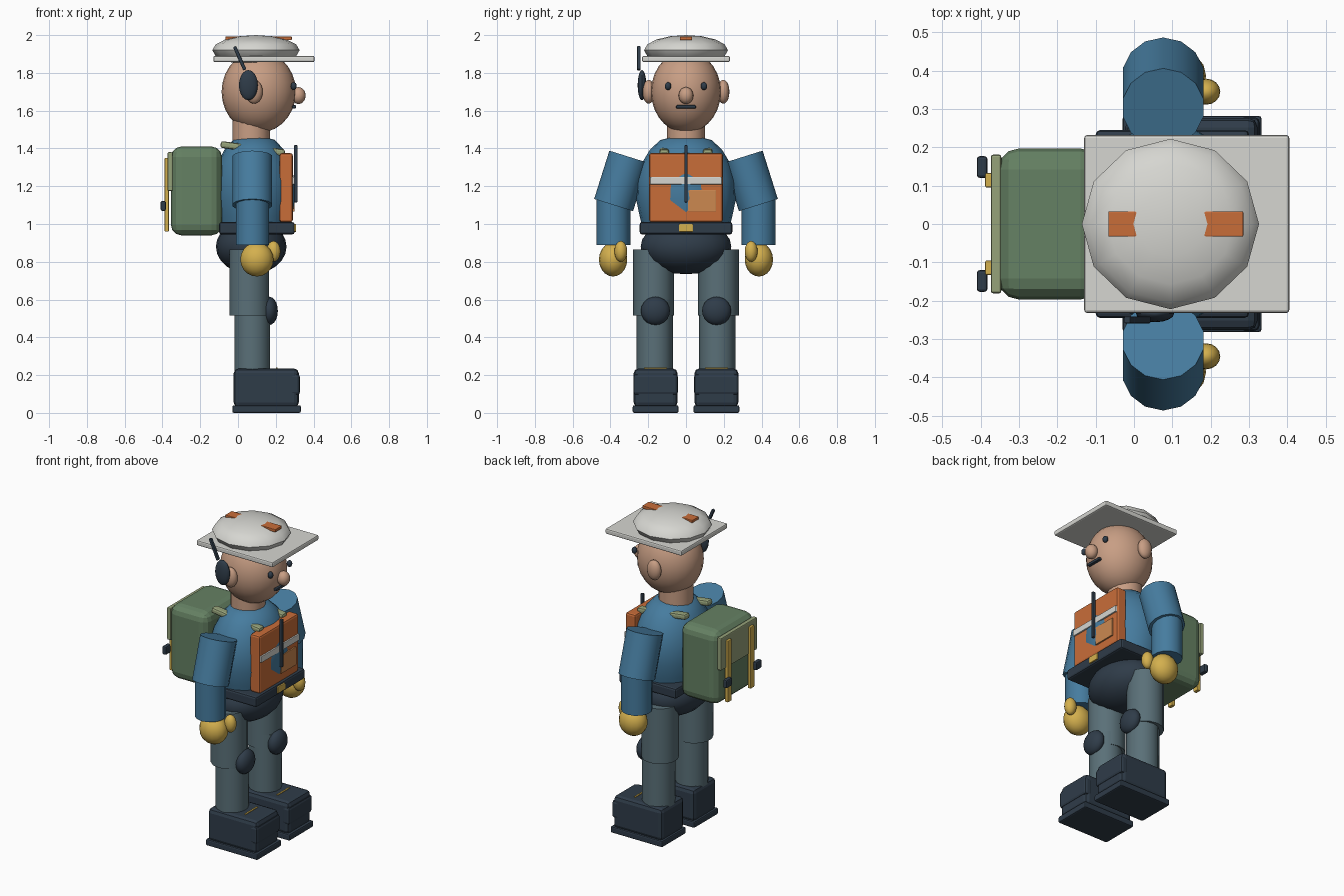
import bpy
import bmesh
from math import sin, cos, pi, radians, atan2, hypot

cube = bpy.data.objects.get("Cube")
if cube:
    bpy.data.objects.remove(cube, do_unlink=True)


def material(name, hex_code):
    def linear(c):
        return c / 12.92 if c <= 0.04045 else ((c + 0.055) / 1.055) ** 2.4
    rgb = [linear(int(hex_code[i:i + 2], 16) / 255) for i in (0, 2, 4)]
    m = bpy.data.materials.new(name)
    m.use_nodes = True
    m.diffuse_color = (*rgb, 1)
    m.node_tree.nodes["Principled BSDF"].inputs["Base Color"].default_value = (*rgb, 1)
    return m


SKIN = material("skin", "C89E84")
BLUE = material("shirt blue", "467C9F")
ORANGE = material("orange", "C96D39")
AMBER = material("light orange", "CC8850")
NAVY = material("dark navy", "2F3C49")
SLATE = material("trouser slate", "5A7078")
GREEN = material("pack green", "658163")
KHAKI = material("khaki", "96A27A")
YELLOW = material("yellow", "D4B04E")
WHITE = material("off white", "D6D6D1")


def finish(name, mat, smooth=True):
    ob = bpy.context.object
    ob.name = ob.data.name = name
    ob.data.materials.append(mat)
    bpy.ops.object.transform_apply(location=False, rotation=False, scale=True)
    if smooth:
        bpy.ops.object.shade_smooth_by_angle(angle=radians(40))
    return ob


def ball(name, mat, loc, radii, segs=16, rings=10):
    bpy.ops.mesh.primitive_uv_sphere_add(segments=segs, ring_count=rings, location=loc)
    bpy.context.object.scale = radii
    return finish(name, mat)


def tube(name, mat, loc, radius, height, tilt=0.0, segs=14):
    bpy.ops.mesh.primitive_cylinder_add(vertices=segs, radius=radius, depth=height,
                                        location=loc, rotation=(tilt, 0, 0))
    return finish(name, mat)


def box(name, mat, x, y, z, bevel=0.0, segs=2, pitch=0.0):
    """Box from its (low, high) range on each axis, pitched about y."""
    spans = (x, y, z)
    bpy.ops.mesh.primitive_cube_add(size=1, location=[(a + b) / 2 for a, b in spans],
                                    rotation=(0, pitch, 0))
    bpy.context.object.scale = [b - a for a, b in spans]
    ob = finish(name, mat, smooth=False)
    if bevel:
        mod = ob.modifiers.new("soft edges", "BEVEL")
        mod.width, mod.segments = bevel, segs
    return ob


def lathe(name, mat, centre_x, profile, squash, segs=20):
    """Closed oval body from (radius, height) pairs."""
    bm = bmesh.new()
    rings = [[bm.verts.new((centre_x + squash * r * cos(2 * pi * i / segs),
                            r * sin(2 * pi * i / segs), z)) for i in range(segs)]
             for r, z in profile]
    for low, high in zip(rings, rings[1:]):
        for i in range(segs):
            j = (i + 1) % segs
            bm.faces.new((low[i], low[j], high[j], high[i]))
    bm.faces.new(rings[0][::-1])
    bm.faces.new(rings[-1])
    mesh = bpy.data.meshes.new(name)
    bm.to_mesh(mesh)
    bm.free()
    ob = bpy.data.objects.new(name, mesh)
    bpy.context.collection.objects.link(ob)
    bpy.ops.object.select_all(action="DESELECT")
    ob.select_set(True)
    bpy.context.view_layer.objects.active = ob
    return finish(name, mat)


# Torso, pelvis and belt
lathe("torso", BLUE, 0.085, [(0.225, 0.96), (0.245, 1.04), (0.264, 1.13), (0.262, 1.23),
                             (0.235, 1.32), (0.19, 1.395), (0.135, 1.445), (0.07, 1.46)], 0.82)
ball("pelvis", NAVY, (0.07, 0, 0.88), (0.187, 0.24, 0.146), 20, 12)
box("belt", NAVY, (-0.1, 0.3), (-0.245, 0.245), (0.945, 1.01), 0.012)
box("belt_buckle", YELLOW, (0.285, 0.308), (-0.037, 0.037), (0.958, 1.0), 0.004)

# Head and face
tube("neck", SKIN, (0.07, 0, 1.48), 0.1, 0.14, segs=18)
ball("head", SKIN, (0.11, 0, 1.7), (0.197, 0.185, 0.217), 24, 14)
ball("nose", SKIN, (0.32, 0, 1.68), (0.038, 0.039, 0.045))
box("mouth", NAVY, (0.287, 0.307), (-0.052, 0.052), (1.612, 1.629), 0.004)

# Cap
ball("cap_dome", WHITE, (0.095, 0, 1.92), (0.231, 0.222, 0.08), 12, 8)
box("cap_brim", WHITE, (-0.13, 0.405), (-0.232, 0.232), (1.857, 1.89), 0.008)
box("cap_band", ORANGE, (-0.067, 0.285), (-0.033, 0.033), (1.974, 1.992), 0.003)

# Headset
ball("headset_cup", NAVY, (0.055, -0.233, 1.735), (0.05, 0.023, 0.08))
box("headset_antenna", NAVY, (0.0, 0.018), (-0.259, -0.241), (1.81, 1.945), 0.004,
    pitch=radians(-24))

# Chest pack
box("chest_pack", ORANGE, (0.22, 0.29), (-0.195, 0.195), (1.01, 1.375), 0.012)
box("chest_stripe", WHITE, (0.285, 0.299), (-0.19, 0.19), (1.21, 1.25), 0.003)
box("chest_pocket", AMBER, (0.285, 0.299), (0.01, 0.16), (1.065, 1.18), 0.003)
box("chest_antenna", NAVY, (0.296, 0.315), (-0.009, 0.009), (1.115, 1.417), 0.004)

# Backpack
box("backpack", GREEN, (-0.355, -0.085), (-0.197, 0.197), (0.94, 1.41), 0.055, 3)
box("backpack_flap", KHAKI, (-0.373, -0.346), (-0.181, 0.181), (1.175, 1.38), 0.006)

# Paired parts
for side, s in (("left", 1), ("right", -1)):
    def span(a, b):
        return tuple(sorted((s * a, s * b)))

    # Face
    ball(f"{side}_eye", NAVY, (0.295, s * 0.095, 1.73), (0.016, 0.017, 0.021), 12, 8)
    ball(f"{side}_ear", SKIN, (0.085, s * 0.198, 1.7), (0.046, 0.032, 0.063))

    # Arm
    tube(f"{side}_upper_arm", BLUE, (0.076, s * 0.343, 1.228), 0.108, 0.268,
         s * radians(17.5))
    tube(f"{side}_forearm", BLUE, (0.076, s * 0.385, 1.02), 0.09, 0.26)
    ball(f"{side}_hand", YELLOW, (0.1, s * 0.386, 0.812), (0.088, 0.075, 0.09))
    ball(f"{side}_thumb", YELLOW, (0.188, s * 0.345, 0.855), (0.037, 0.034, 0.055))

    # Leg
    tube(f"{side}_thigh", SLATE, (0.06, s * 0.172, 0.69), 0.108, 0.35)
    tube(f"{side}_shin", SLATE, (0.075, s * 0.166, 0.4), 0.096, 0.4)
    ball(f"{side}_knee_pad", NAVY, (0.165, s * 0.162, 0.54), (0.046, 0.077, 0.075))

    # Boot
    box(f"{side}_boot", NAVY, (-0.023, 0.322), span(0.045, 0.277), (0.03, 0.235), 0.025)
    box(f"{side}_toe_cap", NAVY, (0.275, 0.328), span(0.043, 0.279), (0.095, 0.205), 0.015)
    box(f"{side}_sole", NAVY, (-0.03, 0.333), span(0.04, 0.282), (0.0, 0.04), 0.008)
    box(f"{side}_lace", YELLOW, (0.2, 0.21), span(0.1, 0.222), (0.225, 0.239))

    # Shoulder strap, partly sunk into the shirt
    drop, reach = 0.045, 0.34
    box(f"{side}_shoulder_strap", KHAKI, (0.078 - hypot(reach, drop) / 2,
        0.078 + hypot(reach, drop) / 2), span(0.09, 0.14), (1.381, 1.417), 0.012,
        pitch=atan2(drop, reach))

    # Backpack straps
    box(f"{side}_pack_strap", YELLOW, (-0.388, -0.366), span(0.095, 0.133), (0.96, 1.35), 0.004)
    box(f"{side}_pack_clip", NAVY, (-0.41, -0.382), span(0.12, 0.177), (1.07, 1.122), 0.008)
